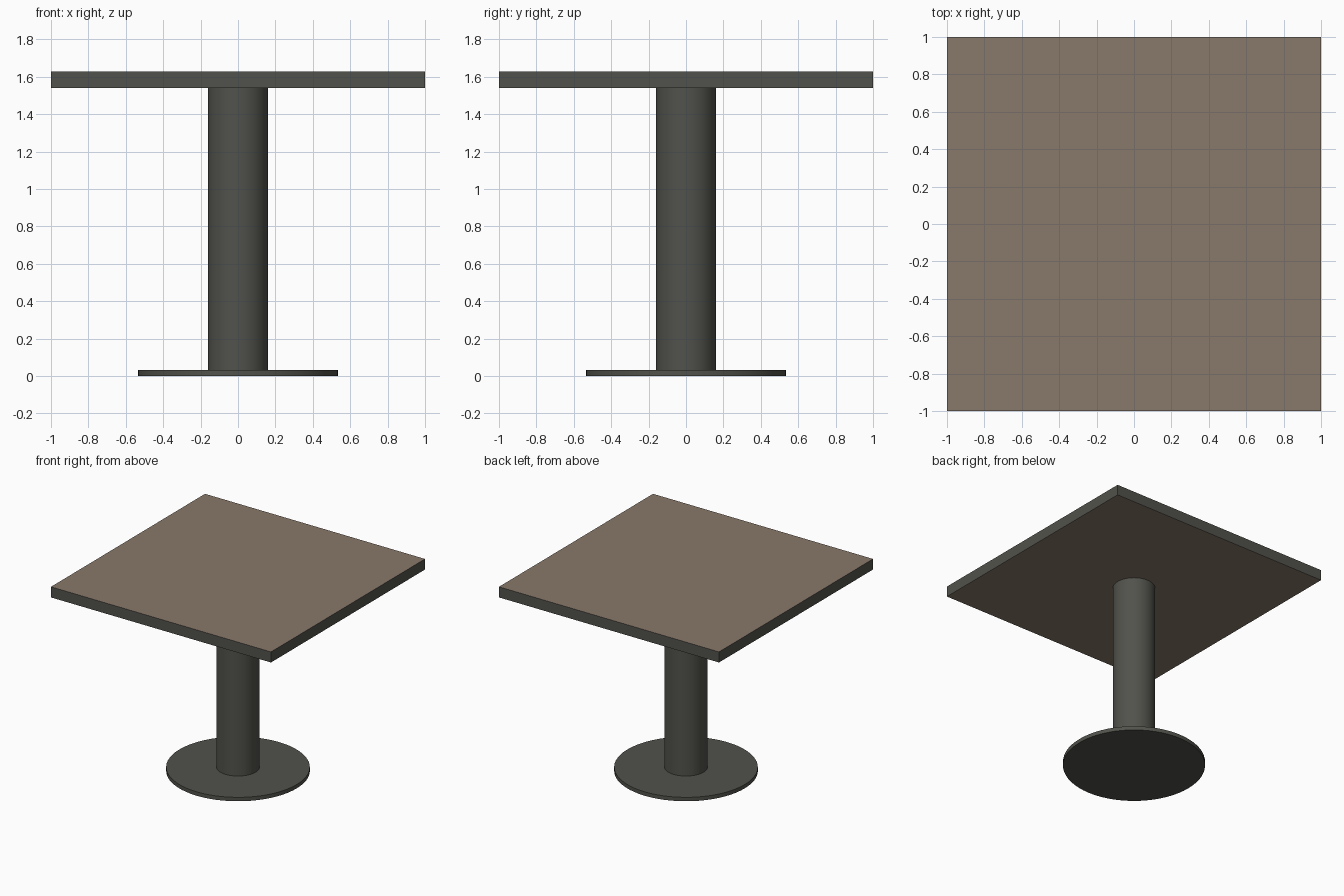
import bpy
import math

cube = bpy.data.objects.get("Cube")
if cube:
    bpy.data.objects.remove(cube, do_unlink=True)


def make_material(name, rgb):
    mat = bpy.data.materials.new(name)
    mat.use_nodes = True
    color = (*rgb, 1.0)
    mat.diffuse_color = color
    bsdf = next(n for n in mat.node_tree.nodes if n.type == 'BSDF_PRINCIPLED')
    bsdf.inputs["Base Color"].default_value = color
    return mat


wood = make_material("brown wood", (0.25, 0.19, 0.145))
metal = make_material("dark grey metal", (0.083, 0.085, 0.072))


def disc(name, radius, bottom, top, sides=64):
    """Upright cylinder between two heights, with sharp rims."""
    bpy.ops.mesh.primitive_cylinder_add(
        vertices=sides, radius=radius, depth=top - bottom,
        location=(0, 0, (bottom + top) / 2))
    obj = bpy.context.object
    obj.name = name
    obj.data.materials.append(metal)
    bpy.ops.object.shade_smooth_by_angle(angle=math.radians(30))
    return obj


BASE_TOP, BOARD_BOTTOM, BOARD_TOP = 0.032, 1.54, 1.627

# Foot plate and pedestal
disc("base_plate", 0.535, 0, BASE_TOP)
disc("column", 0.16, BASE_TOP, BOARD_BOTTOM)

# Square board: wooden faces above and below, dark edge band
bpy.ops.mesh.primitive_cube_add(
    size=1, location=(0, 0, (BOARD_BOTTOM + BOARD_TOP) / 2))
board = bpy.context.object
board.name = "tabletop"
board.scale = (2, 2, BOARD_TOP - BOARD_BOTTOM)
bpy.ops.object.transform_apply(location=False, rotation=False, scale=True)
board.data.materials.append(wood)
board.data.materials.append(metal)
for face in board.data.polygons:
    face.material_index = 0 if abs(face.normal.z) > 0.5 else 1
